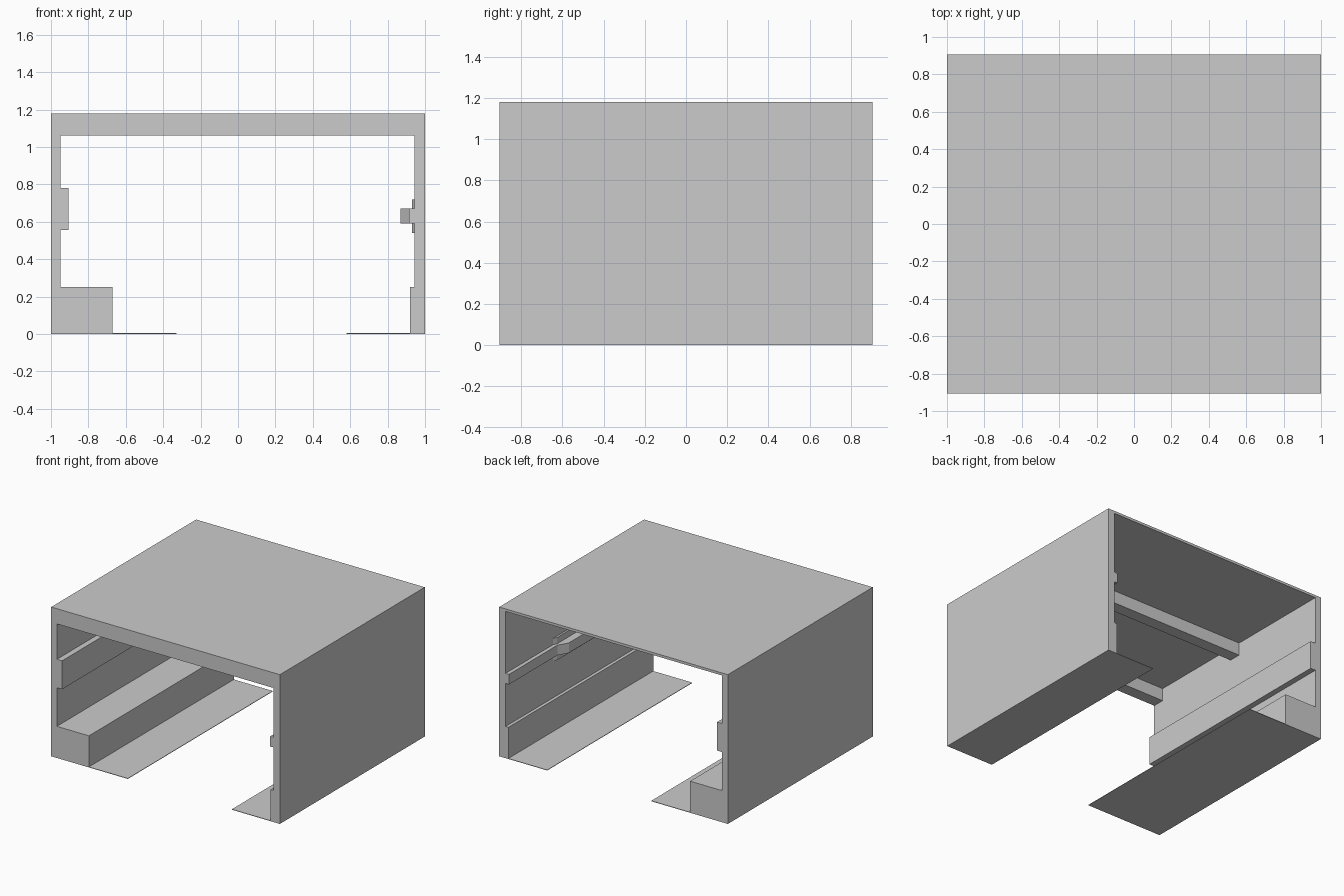
import bpy, bmesh

if "Cube" in bpy.data.objects:
    bpy.data.objects.remove(bpy.data.objects["Cube"])

D = 0.905   # half depth
H = 1.18    # height


def prism(name, pts, axis, a, b):
    """Extrude a 2D outline: axis 'y' takes (x, z) points, axis 'z' takes (x, y) points."""
    bm = bmesh.new()
    place = (lambda p: (p[0], a, p[1])) if axis == 'y' else (lambda p: (p[0], p[1], a))
    face = bm.faces.new([bm.verts.new(place(p)) for p in pts])
    ext = bmesh.ops.extrude_face_region(bm, geom=[face])
    vec = (0, b - a, 0) if axis == 'y' else (0, 0, b - a)
    verts = [e for e in ext['geom'] if isinstance(e, bmesh.types.BMVert)]
    bmesh.ops.translate(bm, verts=verts, vec=vec)
    bmesh.ops.recalc_face_normals(bm, faces=bm.faces)
    me = bpy.data.meshes.new(name)
    bm.to_mesh(me)
    bm.free()
    ob = bpy.data.objects.new(name, me)
    bpy.context.collection.objects.link(ob)
    return ob


def box(name, x0, x1, y0, y1, z0, z1):
    return prism(name, [(x0, y0), (x1, y0), (x1, y1), (x0, y1)], 'z', z0, z1)


# Walls and thin roof as one section, with bench and rail on the left, skirting on the right
prism("shell", [
    (-1, 0), (-0.67, 0), (-0.67, 0.25), (-0.95, 0.25), (-0.95, 0.555),
    (-0.905, 0.555), (-0.905, 0.78), (-0.95, 0.78), (-0.95, 1.16),
    (0.945, 1.16), (0.945, 0.25), (0.92, 0.25), (0.92, 0), (1, 0), (1, H), (-1, H),
], 'y', -D, D)

# Ceiling beams: front and middle
for name, y0, y1 in (("front_beam", -D, -0.81), ("middle_beam", -0.048, 0.048)):
    box(name, -0.95, 0.945, y0, y1, 1.06, 1.16)

# Floor strips along both walls
box("left_floor_strip", -0.67, -0.33, -D, D, 0, 0.004)
box("right_floor_strip", 0.58, 0.92, -D, D, 0, 0.004)

# Right wall rail bulging out at its centre, over a backing plate with sloped ends
prism("right_rail", [
    (0.945, -D), (0.915, -D), (0.915, -0.3), (0.87, -0.22),
    (0.87, 0.22), (0.915, 0.3), (0.915, D), (0.945, D),
], 'z', 0.59, 0.67)
prism("rail_plate", [(0.945, -0.31), (0.93, -0.28), (0.93, 0.28), (0.945, 0.31)], 'z', 0.54, 0.72)
